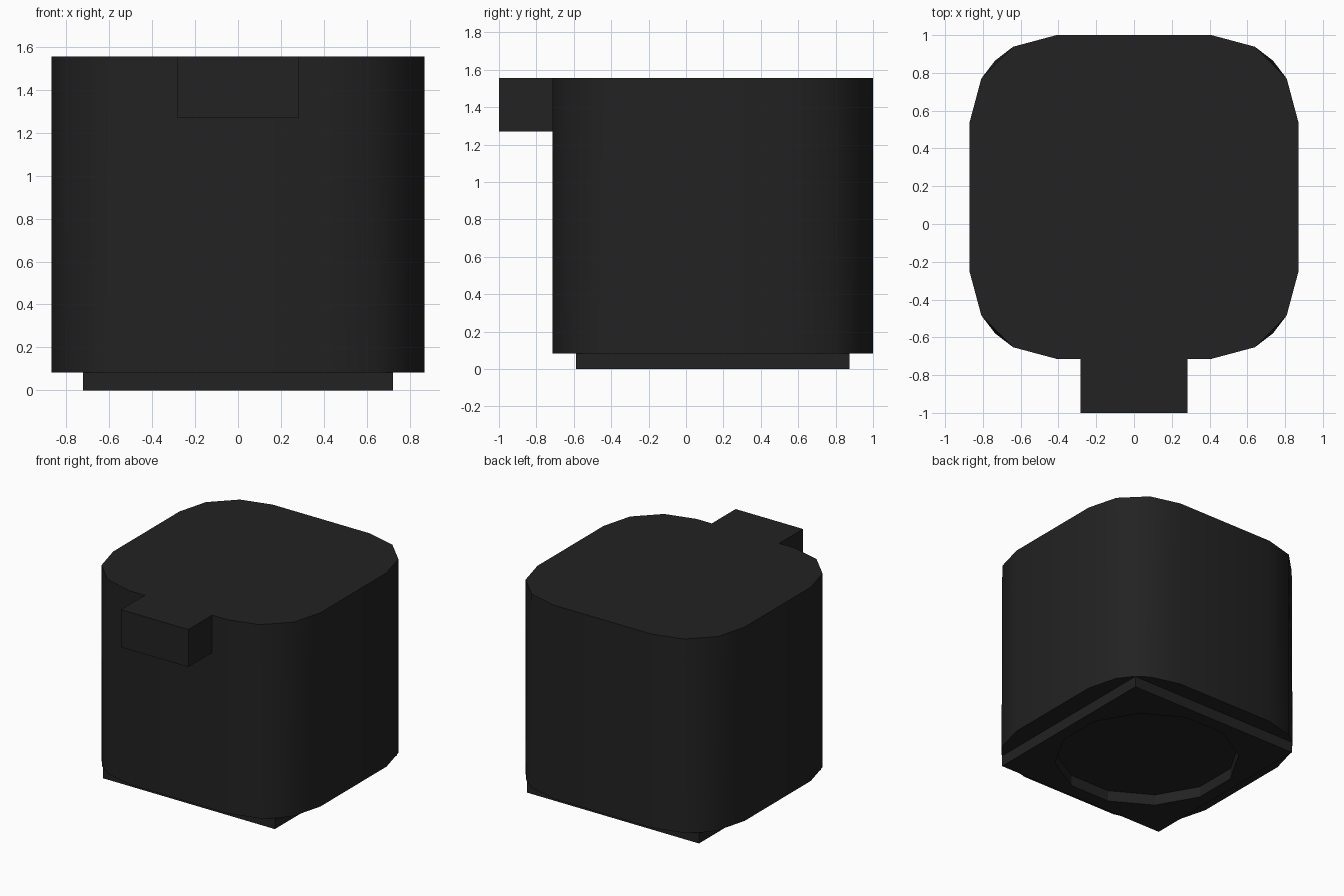
import bpy, bmesh, math

if "Cube" in bpy.data.objects:
    bpy.data.objects.remove(bpy.data.objects["Cube"], do_unlink=True)

CENTRE_Y = 0.143
BASE_Z, TOP_Z = 0.083, 1.555

charcoal = bpy.data.materials.new("charcoal")
charcoal.use_nodes = True
COLOUR = (0.016, 0.016, 0.016, 1)
charcoal.diffuse_color = COLOUR
charcoal.node_tree.nodes["Principled BSDF"].inputs["Base Color"].default_value = COLOUR


def finish(bm, name, smooth=False):
    bmesh.ops.recalc_face_normals(bm, faces=bm.faces)
    mesh = bpy.data.meshes.new(name)
    bm.to_mesh(mesh)
    bm.free()
    obj = bpy.data.objects.new(name, mesh)
    bpy.context.collection.objects.link(obj)
    mesh.materials.append(charcoal)
    if smooth:
        bpy.ops.object.select_all(action='DESELECT')
        obj.select_set(True)
        bpy.context.view_layer.objects.active = obj
        bpy.ops.object.shade_smooth_by_angle(angle=math.radians(40))
    return obj


def rounded_ring(bm, z, angles):
    """Rounded rectangle, returned as one list of vertices per corner."""
    corners = []
    for q, (sx, sy) in enumerate([(1, 1), (-1, 1), (-1, -1), (1, -1)]):
        arc = []
        for a in angles:
            t = math.radians(a + 90 * q)
            arc.append(bm.verts.new((sx * 0.41 + 0.46 * math.cos(t),
                                     CENTRE_Y + sy * 0.397 + 0.46 * math.sin(t), z)))
        corners.append(arc)
    return corners


# Body: rounded block, with one extra corner point along the lower rim
bm = bmesh.new()
top = rounded_ring(bm, TOP_Z, (0, 30, 60, 90))
low = rounded_ring(bm, BASE_Z, (0, 30, 45, 60, 90))
for q in range(4):
    t, b = top[q], low[q]
    bm.faces.new((b[0], b[1], t[1], t[0]))
    bm.faces.new((b[1], b[2], t[1]))
    bm.faces.new((b[2], t[2], t[1]))
    bm.faces.new((b[2], b[3], t[2]))
    bm.faces.new((b[3], b[4], t[3], t[2]))
    bm.faces.new((b[4], low[(q + 1) % 4][0], top[(q + 1) % 4][0], t[3]))
bm.faces.new([v for arc in top for v in arc])
bm.faces.new([v for arc in low for v in arc])
finish(bm, "body", smooth=True)

# Base plate: square with a twelve-sided opening underneath
bm = bmesh.new()
levels = []
for z in (0, BASE_Z):
    corner = [bm.verts.new((sx * 0.722, CENTRE_Y + sy * 0.732, z))
              for sx, sy in [(1, 1), (-1, 1), (-1, -1), (1, -1)]]
    hole = []
    for i in range(12):
        t = math.radians(15 + 30 * i)
        hole.append(bm.verts.new((0.65 * math.cos(t), CENTRE_Y + 0.65 * math.sin(t), z)))
    for q in range(4):
        h = [hole[(3 * q + i) % 12] for i in range(4)]
        bm.faces.new((corner[q], h[0], h[1]))
        bm.faces.new((corner[q], h[1], h[2]))
        bm.faces.new((corner[q], h[2], h[3], corner[(q + 1) % 4]))
    levels.append((corner, hole))
for lower, upper in zip(*levels):
    n = len(lower)
    for i in range(n):
        j = (i + 1) % n
        bm.faces.new((lower[i], lower[j], upper[j], upper[i]))
finish(bm, "base_plate")

# Front tab
bm = bmesh.new()
bmesh.ops.create_cube(bm, size=1)
for v in bm.verts:
    v.co.x *= 0.566
    v.co.y = -1.0 if v.co.y < 0 else -0.71
    v.co.z = 1.27 if v.co.z < 0 else TOP_Z
finish(bm, "front_tab")
